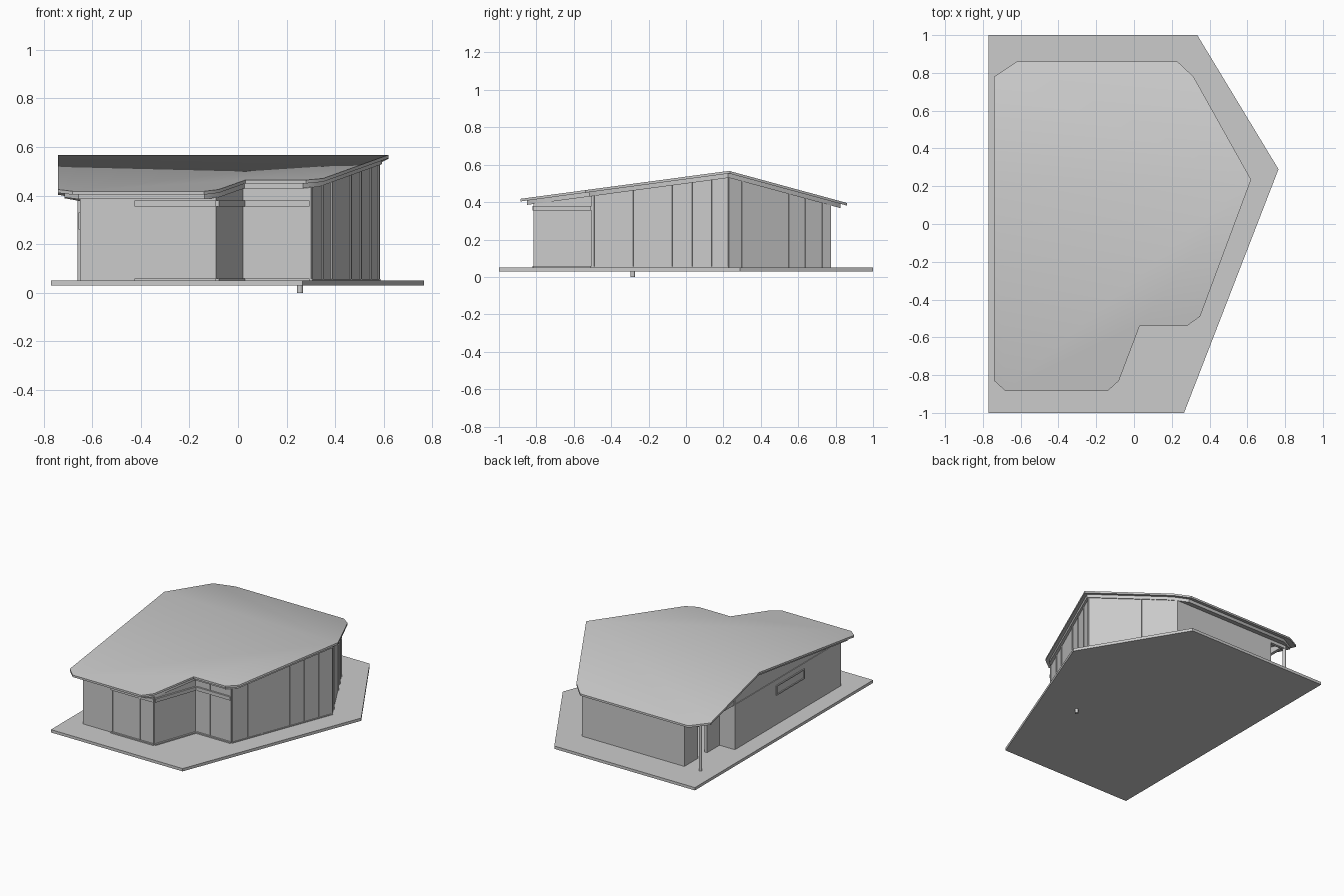
import bpy, bmesh
from mathutils import Vector

if "Cube" in bpy.data.objects:
    bpy.data.objects.remove(bpy.data.objects["Cube"])

RIDGE = 0.23
FLOOR = 0.05


def roof_z(y, drop=0.0):
    """Height of the roof surface: two slopes meeting at an off-centre ridge."""
    slope = 0.134 if y < RIDGE else 0.272
    return 0.567 - slope * abs(y - RIDGE) - drop


def under(drop):
    return lambda y: roof_z(y, drop)


def level(z):
    return lambda y: z


def prism(name, outline, bottom, top, smooth=False):
    """Closed solid over an outline, with top and bottom heights given by y."""
    bm = bmesh.new()
    bm.faces.new([bm.verts.new((x, y, 0)) for x, y in outline])
    bmesh.ops.bisect_plane(bm, geom=bm.verts[:] + bm.edges[:] + bm.faces[:],
                           plane_co=(0, RIDGE, 0), plane_no=(0, 1, 0))
    low = bm.verts[:]
    ext = bmesh.ops.extrude_face_region(bm, geom=bm.faces[:], use_keep_orig=True)
    high = [g for g in ext["geom"] if isinstance(g, bmesh.types.BMVert)]
    for v in low:
        v.co.z = bottom(v.co.y)
    for v in high:
        v.co.z = top(v.co.y)
    bmesh.ops.recalc_face_normals(bm, faces=bm.faces[:])
    mesh = bpy.data.meshes.new(name)
    bm.to_mesh(mesh)
    bm.free()
    obj = bpy.data.objects.new(name, mesh)
    bpy.context.collection.objects.link(obj)
    if smooth:
        bpy.ops.object.select_all(action='DESELECT')
        obj.select_set(True)
        bpy.context.view_layer.objects.active = obj
        bpy.ops.object.shade_smooth_by_angle(angle=0.6)
    return obj


def wall(name, p, q, bottom=level(FLOOR), top=under(0.035), out=0.0, inn=0.02):
    """Wall strip from p to q; the outside lies to the right of p -> q."""
    p, q = Vector(p), Vector(q)
    d = (q - p).normalized()
    n = Vector((d.y, -d.x))
    return prism(name, [p + n * out, q + n * out, q - n * inn, p - n * inn], bottom, top)


def mullions(name, p, q, fractions):
    """Slim upright bars at fractions of the way along a glazed wall."""
    p, q = Vector(p), Vector(q)
    half = (q - p).normalized() * 0.004
    for i, f in enumerate(fractions):
        c = p.lerp(q, f)
        wall(f"{name}_{i + 1}", c - half, c + half, out=0.005)


# Ground slab and drain stub beneath it
prism("base_slab", [(-0.77, -1), (0.265, -1), (0.765, 0.29), (0.335, 1), (-0.77, 1)],
      level(0.03), level(FLOOR))
bpy.ops.mesh.primitive_cylinder_add(vertices=12, radius=0.012, depth=0.032,
                                    location=(0.255, -0.285, 0.016))
bpy.context.object.name = "drain_stub"

# Roof sheet and the inset soffit layer under it
roof = [(-0.74, -0.83), (-0.68, -0.885), (-0.14, -0.885), (-0.08, -0.83),
        (0.03, -0.54), (0.28, -0.54), (0.35, -0.49), (0.62, 0.235),
        (0.315, 0.78), (0.23, 0.86), (-0.62, 0.86), (-0.74, 0.78)]
prism("roof_sheet", roof, under(0.014), under(0), smooth=True)
prism("soffit", [(-0.06 + (x + 0.06) * 0.96, y * 0.96) for x, y in roof],
      under(0.037), under(0.014), smooth=True)

# Outer walls, counter-clockwise from the porch corner
A, B, C, D = (-0.65, 0.38), (-0.65, -0.81), (-0.09, -0.81), (0.02, -0.5)
E, F, G, H, J = (0.30, -0.5), (0.58, 0.23), (0.275, 0.775), (-0.53, 0.775), (-0.53, 0.38)
wall("left_wall", A, B, top=level(0.368))
wall("left_gable_panel", (-0.645, 0.775), (-0.645, -0.81), bottom=level(0.365))
wall("front_wall", B, C)
wall("angled_front_wall", C, D)
wall("recessed_front_wall", D, E)
wall("right_wall", E, F)
wall("back_right_wall", F, G)
wall("back_wall", G, H)
wall("porch_side_wall_back", H, (-0.53, 0.62))
wall("porch_side_wall_front", (-0.53, 0.52), J)
wall("porch_door_header", (-0.53, 0.62), (-0.53, 0.52), bottom=level(0.34))
wall("porch_inner_wall", J, A)
wall("porch_back_beam", H, (-0.65, 0.775), bottom=level(0.36))

# Glazing bars
mullions("front_bar", B, C, (0.41, 0.80, 0.99))
mullions("recess_bar", D, E, (0.02, 0.39, 0.98))
mullions("right_bar", E, F, (0.01, 0.165, 0.295, 0.58, 0.726, 0.87, 0.99))
mullions("back_right_bar", F, G, (0.13, 0.59, 0.75, 0.92))

# Horizontal lintel band and floor sill along the glazed front
start = (-0.425, -0.81)
for i, (p, q) in enumerate([(start, C), (C, D), (D, (0.295, -0.5))]):
    wall(f"lintel_{i + 1}", p, q, level(0.355), level(0.38), out=0.012)
    wall(f"sill_{i + 1}", p, q, level(FLOOR), level(0.058), out=0.012)
wall("right_sill", E, F, level(FLOOR), level(0.056), out=0.006)

# Narrow window in the left wall: frame bars around a pane
y0, y1, z0, z1 = -0.08, -0.395, 0.26, 0.33
for name, a, b, lo, hi in (("bottom", y0, y1, z0, z0 + 0.008), ("top", y0, y1, z1 - 0.008, z1),
                           ("back", y0, y0 - 0.008, z0, z1), ("front", y1 + 0.008, y1, z0, z1)):
    wall(f"window_frame_{name}", (-0.65, a), (-0.65, b), level(lo), level(hi), out=0.007)
wall("window_pane", (-0.65, y0), (-0.65, y1), level(z0), level(z1), out=0.001)

# Porch column
bpy.ops.mesh.primitive_cylinder_add(vertices=16, radius=0.011, depth=0.33,
                                    location=(-0.65, 0.765, 0.215))
bpy.context.object.name = "porch_column"
bpy.ops.object.shade_smooth_by_angle()
